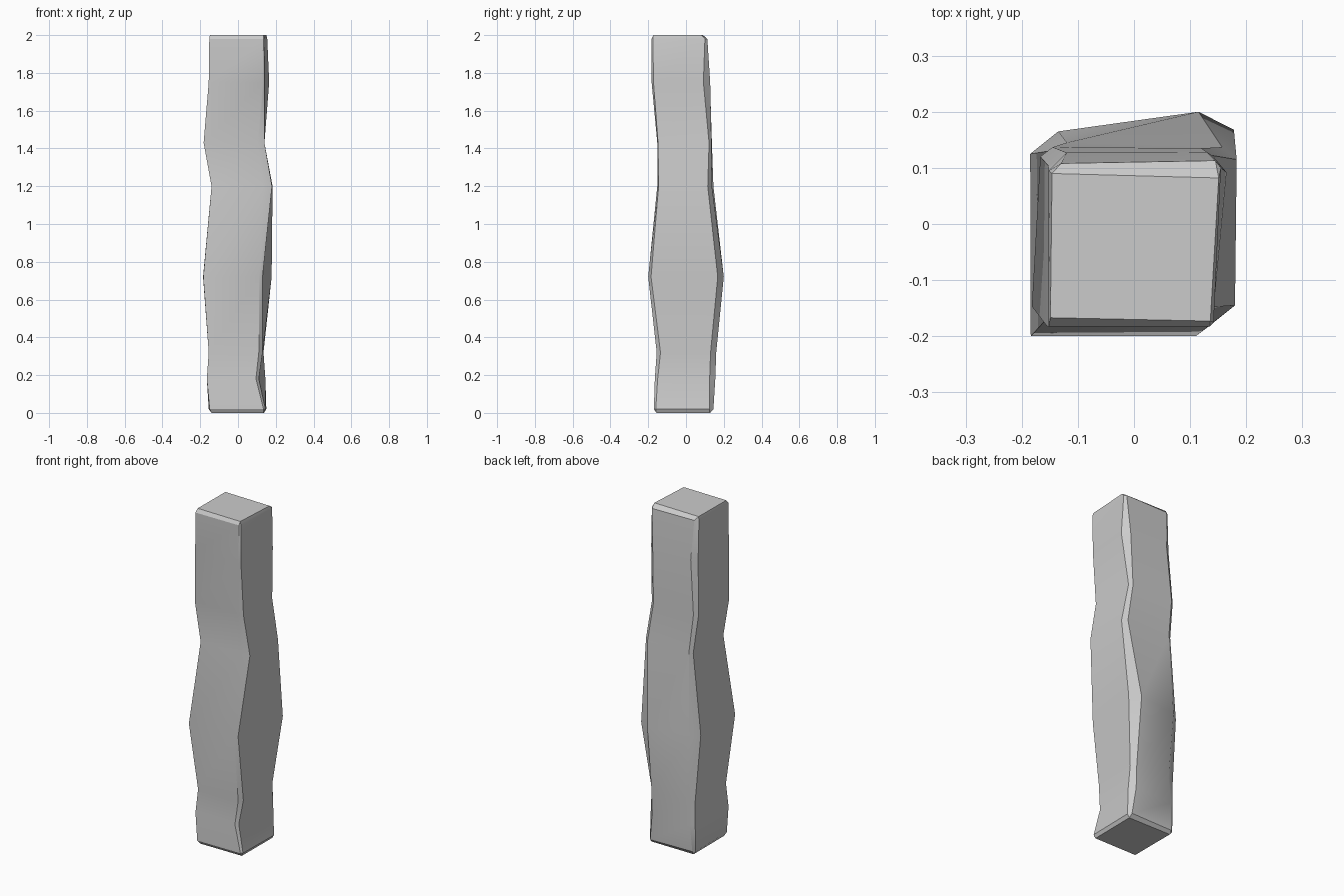
import bpy, bmesh, math

# Rings of the hewn post: height, then corner points counter-clockwise from front left
# (one point front left, two points on each of the other chamfered corners)
RINGS = [
    (0.02, (-.15, -.17), (.135, -.17), (.145, -.16), (.15, .125), (.135, .145), (-.14, .14), (-.155, .13)),
    (0.18, (-.165, -.165), (.095, -.165), (.11, -.15), (.145, .125), (.115, .155), (-.13, .15), (-.155, .135)),
    (0.32, (-.155, -.155), (.11, -.155), (.13, -.135), (.135, .13), (.115, .16), (-.105, .16), (-.155, .135)),
    (0.72, (-.184, -.2), (.11, -.2), (.13, -.185), (.178, .168), (.115, .2), (-.135, .165), (-.185, .125)),
    (1.20, (-.14, -.152), (.133, -.152), (.18, -.145), (.183, .115), (.157, .137), (-.12, .145), (-.14, .132)),
    (1.43, (-.182, -.147), (.105, -.152), (.14, -.148), (.14, .122), (.12, .135), (-.145, .137), (-.167, .12)),
    (1.75, (-.155, -.182), (.13, -.182), (.14, -.172), (.165, .092), (.13, .128), (-.12, .127), (-.152, .103)),
    (1.98, (-.152, -.183), (.135, -.183), (.142, -.175), (.155, .1), (.145, .113), (-.13, .108), (-.152, .095)),
]


def cap(z, fl, fr, br, bl):
    """Square end ring with doubled corners, merged later."""
    return (z, fl, fr, fr, br, br, bl, bl)


rings = [cap(0, (-.14, -.157), (.135, -.157), (.138, .125), (-.14, .128))]
rings += RINGS
rings += [cap(2, (-.149, -.167), (.136, -.173), (.151, .082), (-.146, .09))]

# Loft the rings
bm = bmesh.new()
loops = [[bm.verts.new((x, y, z)) for x, y in pts] for z, *pts in rings]
n = len(loops[0])
for low, high in zip(loops, loops[1:]):
    for i in range(n):
        j = (i + 1) % n
        bm.faces.new((low[i], low[j], high[j], high[i]))
bm.faces.new(loops[0][::-1])
bm.faces.new(loops[-1])
bmesh.ops.remove_doubles(bm, verts=bm.verts, dist=1e-4)
bmesh.ops.recalc_face_normals(bm, faces=bm.faces)

# Post object
mesh = bpy.data.meshes.new("wooden_post")
bm.to_mesh(mesh)
bm.free()
post = bpy.data.objects.new("wooden_post", mesh)
bpy.context.collection.objects.link(post)
bpy.context.view_layer.objects.active = post
post.select_set(True)
bpy.ops.object.shade_smooth_by_angle(angle=math.radians(30))
